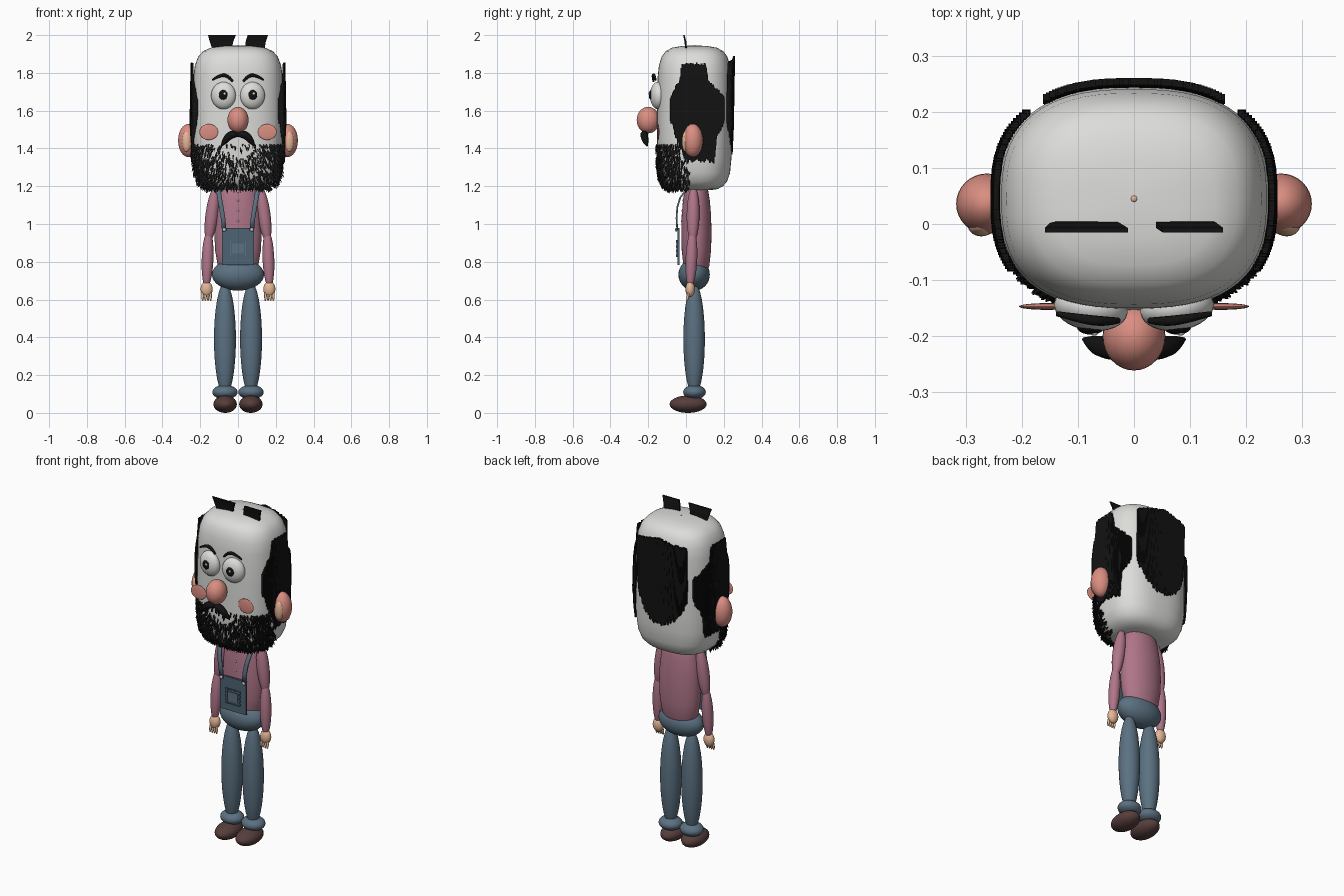
import bpy, bmesh, math, random
from mathutils import Vector

random.seed(4)
if "Cube" in bpy.data.objects:
    bpy.data.objects.remove(bpy.data.objects["Cube"], do_unlink=True)


def material(name, r, g, b):
    m = bpy.data.materials.new(name)
    m.use_nodes = True
    m.diffuse_color = (r, g, b, 1)
    m.node_tree.nodes["Principled BSDF"].inputs["Base Color"].default_value = (r, g, b, 1)
    return m


WHITE = material("chalk white", .72, .72, .7)
BLACK = material("hair black", .006, .006, .006)
SALMON = material("salmon", .7, .27, .22)
SKIN = material("skin", .78, .47, .31)
MAUVE = material("mauve cloth", .43, .18, .25)
SLATE = material("slate denim", .105, .165, .22)
DENIM = material("dark denim", .075, .125, .17)
BROWN = material("brown leather", .095, .048, .045)
PALE = material("pale button", .6, .5, .52)
SIDES = (("left", 1), ("right", -1))


def mesh_object(name, bm, mat, smooth=True):
    bmesh.ops.recalc_face_normals(bm, faces=bm.faces)
    me = bpy.data.meshes.new(name)
    bm.to_mesh(me)
    bm.free()
    me.materials.append(mat)
    for p in me.polygons:
        p.use_smooth = smooth
    ob = bpy.data.objects.new(name, me)
    bpy.context.collection.objects.link(ob)
    return ob


def ball(name, mat, loc, rad, rot=(0, 0, 0), seg=32):
    bm = bmesh.new()
    bmesh.ops.create_uvsphere(bm, u_segments=seg, v_segments=seg // 2, radius=1)
    ob = mesh_object(name, bm, mat)
    ob.location, ob.scale, ob.rotation_euler = loc, rad, rot
    return ob


def box(name, mat, loc, size):
    bm = bmesh.new()
    bmesh.ops.create_cube(bm, size=1)
    ob = mesh_object(name, bm, mat, False)
    ob.location, ob.scale = loc, size
    return ob


def limb(name, mat, a, b, r):
    """Long ellipsoid between two points."""
    a, b = Vector(a), Vector(b)
    rot = (b - a).to_track_quat("Z", "Y").to_euler()
    return ball(name, mat, (a + b) / 2, (r, r, (b - a).length / 2), rot)


def lerp(table, t):
    for (t0, v0), (t1, v1) in zip(table, table[1:]):
        if t <= t1:
            return v0 + (v1 - v0) * max(0, (t - t0) / (t1 - t0))
    return table[-1][1]


def oval(angle, s, rx, ry, cy, n):
    c, d = math.cos(angle), math.sin(angle)
    x = math.copysign(abs(c) ** (2 / n), c)
    y = math.copysign(abs(d) ** (2 / n), d)
    return rx * s * x, cy + ry * s * y


def stack(name, mat, profile, rx, ry, cy, n, seg=64):
    """Closed skin over oval rings given as (height, scale)."""
    bm = bmesh.new()
    rings = []
    for z, s in profile:
        rings.append([bm.verts.new((*oval(2 * math.pi * i / seg, s, rx, ry, cy, n), z)) for i in range(seg)])
    for a, b in zip(rings, rings[1:]):
        for i in range(seg):
            j = (i + 1) % seg
            bm.faces.new((a[i], a[j], b[j], b[i]))
    bm.faces.new(rings[0])
    bm.faces.new(rings[-1])
    return mesh_object(name, bm, mat)


def strand(bm, points, radii):
    """Four-sided hair through roughly vertical points."""
    rings = []
    for p, r in zip(points, radii):
        rings.append([bm.verts.new(Vector(p) + Vector((dx * r, dy * r, 0)))
                      for dx, dy in ((1, 1), (-1, 1), (-1, -1), (1, -1))])
    for a, b in zip(rings, rings[1:]):
        for i in range(4):
            bm.faces.new((a[i], a[i - 1], b[i - 1], b[i]))
    bm.faces.new(rings[0])
    bm.faces.new(rings[-1])


def tube(name, mat, points, depth):
    """Rounded curve through (x, y, z, radius) points, made into a mesh."""
    cu = bpy.data.curves.new(name, "CURVE")
    cu.dimensions, cu.bevel_depth, cu.use_fill_caps = "3D", depth, True
    sp = cu.splines.new("NURBS")
    sp.points.add(len(points) - 1)
    sp.use_endpoint_u, sp.order_u = True, 3
    for q, (x, y, z, r) in zip(sp.points, points):
        q.co, q.radius = (x, y, z, 1), r
    cu.materials.append(mat)
    ob = bpy.data.objects.new(name, cu)
    bpy.context.collection.objects.link(ob)
    return ob


# Head
HEAD = [(1.18, .45), (1.185, .62), (1.2, .76), (1.225, .87), (1.27, .95), (1.35, .99), (1.45, 1), (1.6, 1),
        (1.78, .985), (1.84, .95), (1.885, .88), (1.915, .77), (1.933, .6), (1.942, .35), (1.945, .08)]


def head_xy(angle, z):
    return oval(angle, lerp(HEAD, z), .24, .198, .045, 2.6)


stack("head", WHITE, HEAD, .24, .198, .045, 2.6)
ball("crown_dot", SKIN, (0, .045, 1.944), (.006, .006, .004), seg=12)

# Face
ball("nose", SALMON, (0, -.2, 1.55), (.056, .061, .07))
for side, s in SIDES:
    ball(side + "_ear", SALMON, (s * .262, .036, 1.442), (.055, .054, .088))
    ball(side + "_inner_ear", SKIN, (s * .272, -.003, 1.437), (.024, .019, .055))
    ball(side + "_cheek", SALMON, (s * .155, -.147, 1.487), (.05, .006, .042))
    ball(side + "_eye", WHITE, (s * .077, -.15, 1.68), (.066, .04, .072), (0, 0, s * .15))
    ball(side + "_pupil", BLACK, (s * .077, -.183, 1.683), (.025, .014, .027))
    ball(side + "_eye_glint", WHITE, (s * .077 + .006, -.195, 1.69), (.007, .004, .007), seg=12)
    tube(side + "_eyebrow", BLACK, [(s * .028, -.172, 1.755, .6), (s * .05, -.174, 1.782, 1),
                                    (s * .09, -.17, 1.792, 1), (s * .137, -.16, 1.762, .5)], .009)
    tube(side + "_moustache", BLACK, [(0, -.215, 1.472, .6), (s * .025, -.222, 1.478, 1.1),
                                      (s * .055, -.22, 1.46, 1), (s * .075, -.212, 1.43, .7),
                                      (s * .09, -.205, 1.412, .15)], .02)

# Beard of short bristles over the lower front of the head
bm = bmesh.new()
count = 0
while count < 1450:
    angle = random.uniform(math.pi, 2 * math.pi)
    z = random.uniform(1.188, 1.425)
    x, y = head_xy(angle, z)
    if z > 1.35 and random.random() < .6 * (1 - abs(x) / .24):
        continue
    if y > .02 or (z > 1.34 and y > -.03):
        continue
    out = Vector((x, y - .045, 0)).normalized()
    root = Vector((x, y, z)) - out * .002
    tip = root + out * random.uniform(.007, .014) + Vector((random.uniform(-.006, .006), 0, -random.uniform(.015, .028)))
    strand(bm, (root, (root + tip) / 2 + out * .002, tip), (.003, .003, .0012))
    count += 1
mesh_object("beard", bm, BLACK, False)

# Side hair: rows of vertical locks with ragged ends
TOP = [(-.08, 1.66), (-.07, 1.7), (-.03, 1.77), (-.02, 1.85), (.105, 1.85), (.115, 1.76), (.2, 1.68)]
LOW = [(-.08, 1.55), (-.05, 1.45), (-.005, 1.34), (.15, 1.33), (.16, 1.45), (.2, 1.54)]
for side, s in SIDES:
    bm = bmesh.new()
    for i in range(56):
        y = -.078 + i * .005
        hi = lerp(TOP, y) + random.uniform(-.01, .004)
        lo = lerp(LOW, y) + random.uniform(-.012, .012)
        w = min(1, abs((y - .045) / .198)) ** 2.6
        path = []
        for k in range(6):
            z = lo + (hi - lo) * k / 5
            path.append((s * (.24 * (1 - w) ** (1 / 2.6) * lerp(HEAD, min(z, 1.78)) + .009), y, z))
        strand(bm, path, (.004, .007, .007, .007, .007, .005))
    mesh_object(side + "_side_hair", bm, BLACK, False)

# Back hair: locks that stand away from the head at the top
bm = bmesh.new()
for i in range(61):
    x = -.156 + i * .0052
    t = abs(x) / .156
    yb = .045 + .198 * (1 - (abs(x) / .24) ** 2.6) ** (1 / 2.6)
    hi = 1.885 - .03 * t + random.uniform(-.008, .005)
    lo = 1.38 + .15 * t ** 2.5 + random.uniform(-.015, .015)
    path = [(x, yb + d, lo + (hi - lo) * f) for f, d in ((0, .001), (.3, .005), (.7, .008), (1, .011))]
    strand(bm, path, (.003, .006, .006, .006))
mesh_object("back_hair", bm, BLACK, False)

# Two upright tufts on the crown
for name, b0, b1, t0, t1 in (("right_tuft", -.128, -.04, -.155, -.015), ("left_tuft", .042, .135, .055, .155)):
    bm = bmesh.new()
    for i in range(22):
        f = i / 21
        b, t = b0 + (b1 - b0) * f, t0 + (t1 - t0) * f
        strand(bm, ((b, .001, 1.92), ((b + t) / 2 - .003, -.003, 1.965), (t, -.011, 2)), (.005, .005, .004))
    mesh_object(name, bm, BLACK, False)

# Shirt, hips and legs
stack("shirt_torso", MAUVE, [(.7, .3), (.73, .65), (.78, .86), (.86, .97), (.95, 1), (1.05, .97),
                             (1.13, .88), (1.19, .75), (1.22, .6)], .125, .08, .055, 2, 40)
for i, z in enumerate((1.17, 1.125, 1.07, 1.015)):
    ball("shirt_button_%d" % i, PALE, (0, .056 - .08 * lerp([(1, .99), (1.13, .88), (1.19, .75)], z), z),
         (.006, .005, .006), seg=12)
ball("trouser_hips", SLATE, (0, .043, .732), (.138, .083, .085))
for side, s in SIDES:
    ball(side + "_leg", SLATE, (s * .069, .043, .39), (.058, .057, .3))
    ball(side + "_cuff", SLATE, (s * .069, .045, .11), (.067, .06, .038))
    ball(side + "_shoe", BROWN, (s * .068, .011, .046), (.062, .098, .046))
    # Arms and hands
    limb(side + "_upper_arm", MAUVE, (s * .118, .04, 1.2), (s * .158, .035, .9), .034)
    limb(side + "_forearm", MAUVE, (s * .155, .035, .97), (s * .167, .022, .66), .031)
    ball(side + "_palm", SKIN, (s * .166, .022, .655), (.032, .025, .042), seg=24)
    for k in range(4):
        x = s * (.145 + k * .014)
        limb(side + "_finger_%d" % k, SKIN, (x, .014, .645), (x, .006, .592), .0065)

# Bib with stitched pocket
box("bib", DENIM, (0, -.04, .882), (.168, .012, .196))
box("pocket", SLATE, (0, -.047, .87), (.062, .006, .052))
for s in (-1, 1):
    for k in range(4):
        d = (k - 1.5) * .024
        box("pocket_stitch", DENIM, (d, -.048, .87 + s * .042), (.016, .008, .005))
        box("pocket_stitch", DENIM, (s * .046, -.048, .87 + d), (.005, .008, .016))
    box("pocket_flap_edge", SLATE, (s * .04, -.047, .87), (.004, .006, .08))

# Straps running from the bib up over the shoulders
for side, s in SIDES:
    bm = bmesh.new()
    rows = []
    for x, y, z in ((.073, -.046, .965), (.079, -.05, 1.03), (.089, -.046, 1.09), (.098, -.03, 1.14),
                    (.104, 0, 1.18), (.104, .03, 1.195)):
        rows.append([bm.verts.new((s * x + d, y, z)) for d in (-.012, .012)])
    for a, b in zip(rows, rows[1:]):
        bm.faces.new((a[0], a[1], b[1], b[0]))
    strap = mesh_object(side + "_strap", bm, SLATE)
    solid = strap.modifiers.new("thickness", "SOLIDIFY")
    solid.thickness, solid.offset = .009, 0
    ball(side + "_strap_button", PALE, (s * .073, -.052, .97), (.01, .006, .01), seg=16)
